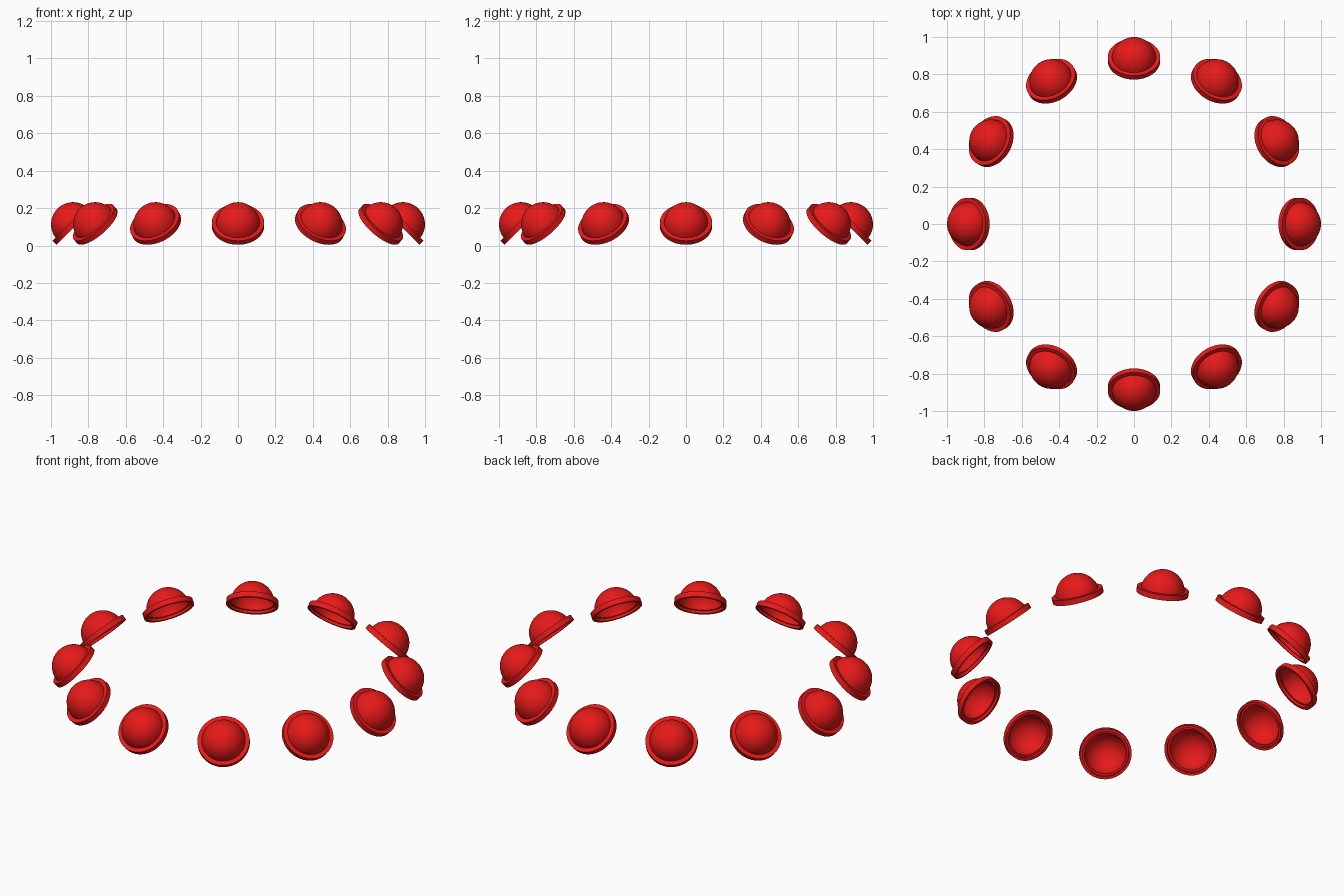
import bpy, bmesh, math

if "Cube" in bpy.data.objects:
    bpy.data.objects.remove(bpy.data.objects["Cube"])

COUNT = 12        # cups in the ring
RING_R = 0.871    # distance of each rim centre from the middle
RIM_Z = 0.103     # height of each rim centre
SEGS = 48

red = bpy.data.materials.new("red")
red.diffuse_color = (0.8, 0.01, 0.01, 1)
red.use_nodes = True
red.node_tree.nodes["Principled BSDF"].inputs["Base Color"].default_value = red.diffuse_color


def arc(radius, z0, a0, a1, n):
    """Points (r, z) on a circle about (0, z0), angles measured from the equator."""
    return [(radius * math.cos(math.radians(a0 + (a1 - a0) * i / n)),
             z0 + radius * math.sin(math.radians(a0 + (a1 - a0) * i / n)))
            for i in range(n + 1)]


# Cup profile: outer dome, projecting rim band, hollow inside
profile = arc(0.118, 0.015, 90, 7.3, 14)
profile += [(0.14, 0.03), (0.14, 0.0), (0.125, 0.0), (0.125, 0.015)]
profile += arc(0.113, 0.015, 0, 90, 14)

# Lathe the profile into one shared mesh
bm = bmesh.new()
verts = [bm.verts.new((r, 0, z)) for r, z in profile]
edges = [bm.edges.new(pair) for pair in zip(verts, verts[1:])]
bmesh.ops.spin(bm, geom=verts + edges, cent=(0, 0, 0), axis=(0, 0, 1),
               angle=2 * math.pi, steps=SEGS)
bmesh.ops.remove_doubles(bm, verts=bm.verts[:], dist=1e-5)
bmesh.ops.recalc_face_normals(bm, faces=bm.faces[:])
mesh = bpy.data.meshes.new("domed_cup")
bm.to_mesh(mesh)
bm.free()
mesh.materials.append(red)

# Ring of cups, each leaning 45 degrees outward
for i in range(COUNT):
    phi = 2 * math.pi * i / COUNT
    cup = bpy.data.objects.new(f"domed_cup_{i + 1}", mesh)
    cup.location = (RING_R * math.cos(phi), RING_R * math.sin(phi), RIM_Z)
    cup.rotation_euler = (0, math.radians(45), phi)
    bpy.context.collection.objects.link(cup)
    cup.select_set(True)
    bpy.context.view_layer.objects.active = cup

bpy.ops.object.shade_smooth_by_angle(angle=math.radians(35))
